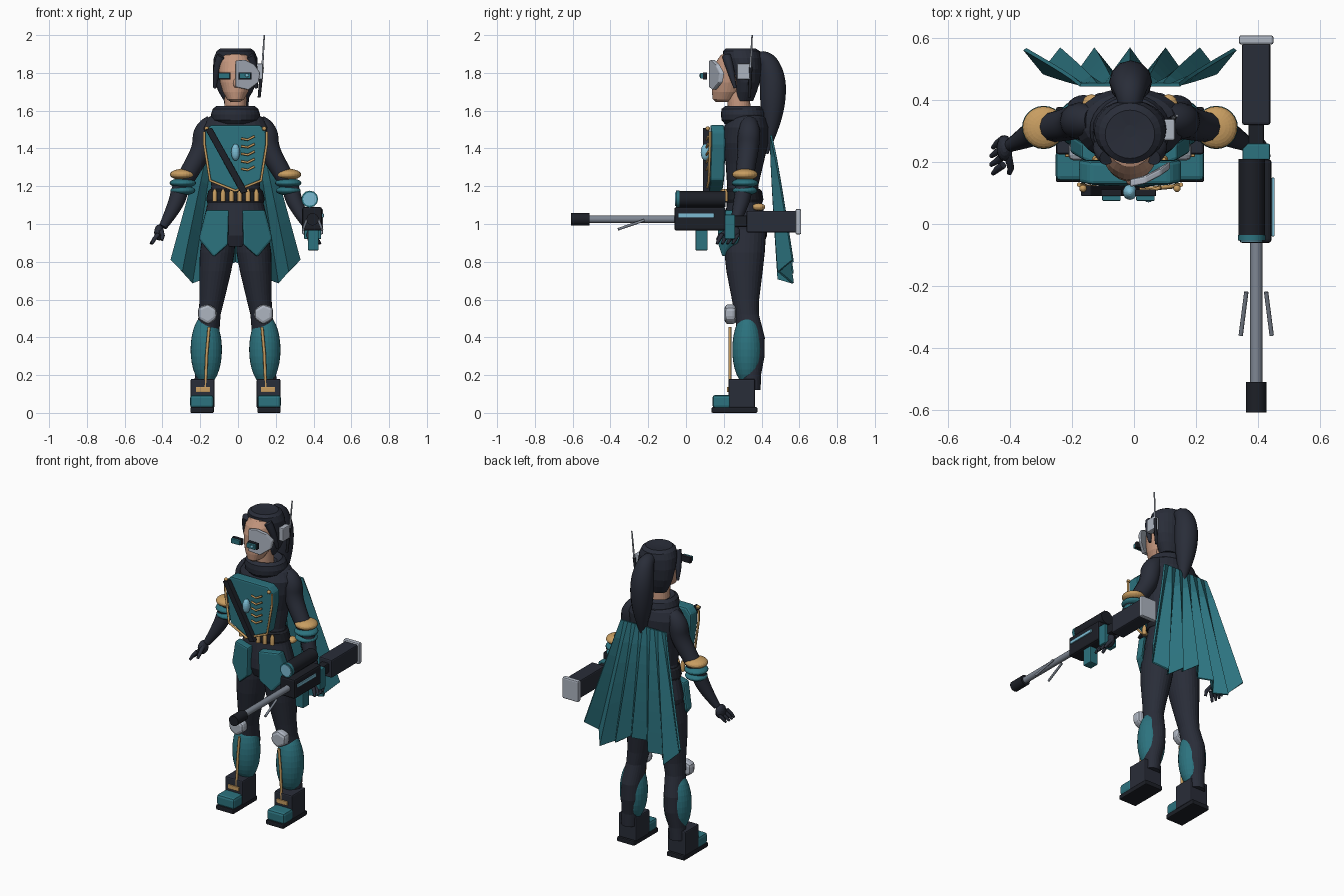
import bpy, bmesh, math
from mathutils import Vector, Matrix

cube = bpy.data.objects.get("Cube")
if cube:
    bpy.data.objects.remove(cube)

COLOURS = {
    "suit": (0.022, 0.026, 0.04), "teal": (0.025, 0.17, 0.21),
    "gold": (0.58, 0.34, 0.12), "pale_metal": (0.42, 0.46, 0.53),
    "skin": (0.56, 0.31, 0.21), "barrel_grey": (0.21, 0.24, 0.29),
    "lens_blue": (0.2, 0.5, 0.65), "black": (0.012, 0.014, 0.02),
    "lips": (0.32, 0.13, 0.1),
}
MATS = {}
for name, rgb in COLOURS.items():
    m = bpy.data.materials.new(name)
    m.use_nodes = True
    m.diffuse_color = (*rgb, 1)
    m.node_tree.nodes["Principled BSDF"].inputs["Base Color"].default_value = (*rgb, 1)
    MATS[name] = m
PARTS = []


def add(name, data, mat):
    data.materials.append(MATS[mat])
    ob = bpy.data.objects.new(name, data)
    bpy.context.scene.collection.objects.link(ob)
    PARTS.append(ob)
    return ob


def finish(name, bm, mat, bevel=0):
    bmesh.ops.recalc_face_normals(bm, faces=bm.faces)
    if bevel:
        sharp = [e for e in bm.edges if e.calc_face_angle(0) > 0.5]
        bmesh.ops.bevel(bm, geom=sharp, offset=bevel, segments=2, profile=0.5, affect='EDGES')
    me = bpy.data.meshes.new(name)
    bm.to_mesh(me)
    bm.free()
    return add(name, me, mat)


def box(name, lo, hi, mat, bevel=0.006):
    bm = bmesh.new()
    lo, hi = Vector(lo), Vector(hi)
    bmesh.ops.create_cube(bm, size=1, matrix=Matrix.Translation((lo + hi) / 2) @ Matrix.Diagonal((*(hi - lo), 1)))
    return finish(name, bm, mat, bevel)


def ball(name, c, r, mat, seg=20):
    bm = bmesh.new()
    bmesh.ops.create_uvsphere(bm, u_segments=seg, v_segments=seg // 2 + 2, radius=1,
                              matrix=Matrix.Translation(c) @ Matrix.Diagonal((*r, 1)))
    return finish(name, bm, mat)


def loft(name, rows, mat, n=28):
    """Stack ellipses given as (z, x, y, rx, ry)."""
    bm = bmesh.new()
    rings = [[bm.verts.new((x + rx * math.cos(math.tau * i / n), y + ry * math.sin(math.tau * i / n), z))
              for i in range(n)] for z, x, y, rx, ry in rows]
    for a, b in zip(rings, rings[1:]):
        for i in range(n):
            j = (i + 1) % n
            bm.faces.new((a[i], a[j], b[j], b[i]))
    bm.faces.new(rings[0])
    bm.faces.new(rings[-1])
    return finish(name, bm, mat)


def tube(name, pts, mat, r=None, smooth=False, cyclic=False):
    """Round tube through (x, y, z) or (x, y, z, radius) points."""
    cu = bpy.data.curves.new(name, 'CURVE')
    cu.dimensions = '3D'
    cu.bevel_depth = 1
    cu.bevel_resolution = 4
    cu.use_fill_caps = True
    sp = cu.splines.new('NURBS' if smooth else 'POLY')
    sp.points.add(len(pts) - 1)
    for p, q in zip(sp.points, pts):
        p.co = (*q[:3], 1)
        p.radius = r or q[3]
    if smooth:
        sp.order_u = 3
        sp.use_endpoint_u = True
        sp.resolution_u = 6
    sp.use_cyclic_u = cyclic
    return add(name, cu, mat)


def plate(name, pts, y0, y1, mat, bend=0.0, bevel=0.006):
    """Extrude an (x, z) outline from y0 to y1, sweeping its sides back."""
    bm = bmesh.new()
    a, b = ([bm.verts.new((x, y + bend * x * x, z)) for x, z in pts] for y in (y0, y1))
    bm.faces.new(a)
    bm.faces.new(b)
    for i in range(len(pts)):
        j = (i + 1) % len(pts)
        bm.faces.new((a[i], a[j], b[j], b[i]))
    return finish(name, bm, mat, bevel)


# Torso, collar and neck
loft("torso", [(0.88, 0, .315, .10, .09), (0.94, 0, .315, .165, .115), (1.0, 0, .315, .175, .112),
               (1.1, 0, .31, .15, .095), (1.2, 0, .30, .128, .082), (1.32, 0, .31, .145, .1),
               (1.43, 0, .315, .17, .122), (1.51, 0, .32, .178, .12), (1.56, 0, .325, .15, .1),
               (1.59, 0, .32, .1, .08)], "suit")
loft("collar", [(1.53, 0, .305, .1, .1), (1.55, 0, .303, .125, .115), (1.58, 0, .303, .13, .118),
                (1.61, 0, .3, .12, .112), (1.625, 0, .3, .1, .09), (1.6, 0, .3, .07, .06)], "suit")
loft("neck", [(1.56, 0, .285, .06, .06), (1.72, 0, .275, .056, .06)], "skin")

# Head and face
loft("head", [(1.645, 0, .195, .022, .035), (1.66, 0, .2, .045, .058), (1.70, 0, .215, .068, .078),
              (1.75, 0, .225, .083, .088), (1.81, 0, .235, .09, .093), (1.86, 0, .245, .087, .085),
              (1.895, 0, .25, .068, .065), (1.91, 0, .255, .03, .03)], "skin")
ball("nose", (0, .142, 1.745), (.013, .017, .024), "skin", 12)
ball("mouth", (0, .145, 1.697), (.024, .006, .006), "lips", 12)

# Hair with ponytail and side locks
loft("hair", [(1.65, 0, .305, .06, .05), (1.70, 0, .315, .09, .06), (1.75, 0, .32, .11, .07),
              (1.82, 0, .312, .12, .088), (1.88, 0, .30, .115, .1), (1.915, 0, .293, .1, .098),
              (1.93, 0, .29, .08, .078), (1.925, 0, .3, .02, .02)], "suit")
tube("ponytail", [(0, .35, 1.87, .03), (0, .42, 1.89, .045), (0, .46, 1.78, .07), (.005, .46, 1.64, .068),
                  (.01, .45, 1.5, .04), (.015, .43, 1.37, .005)], "suit", smooth=True)
for s in (-1, 1):
    tube("side_lock", [(s * .075, .215, 1.89, .025), (s * .105, .235, 1.82, .022),
                       (s * .11, .26, 1.72, .008)], "suit", smooth=True)

# Half mask, eye lenses, ear piece and antenna
plate("half_mask", [(0, 1.865), (.05, 1.87), (.1, 1.845), (.13, 1.8), (.122, 1.75), (.07, 1.71), (0, 1.725)],
      .12, .145, "pale_metal", bend=3.5)
for x in (-.06, .05):
    box("lens_frame", (x - .034, .09, 1.765), (x + .034, .112, 1.803), "black", .003)
    box("eye_lens", (x - .03, .075, 1.77), (x + .03, .092, 1.8), "teal", .003)
ball("lens_spark", (.06, .075, 1.787), (.01, .005, .009), "lens_blue", 12)
box("ear_piece", (.11, .27, 1.765), (.145, .34, 1.85), "pale_metal")
tube("antenna_base", [(.125, .335, 1.67, .008), (.14, .342, 1.83, .01)], "black")
tube("antenna", [(.14, .34, 1.8, .006), (.152, .35, 2.0, .004)], "pale_metal")

# Chest armour with trim, strap, gem and ribs
half = [(.13, 1.525), (.165, 1.49), (.165, 1.42), (.135, 1.23)]
outline = half + [(0, 1.165)] + [(-x, z) for x, z in reversed(half)]
plate("chest_plate", outline, .115, .19, "teal", bend=.7, bevel=.012)
for s in (-1, 1):
    tube("chest_trim", [(s * x, .108 + .7 * x * x, z) for x, z in half[1:] + [(0, 1.175)]], "gold", r=.007)
    ball("trim_stud", (s * .152, .115, 1.505), (.012, .012, .012), "gold", 12)
plate("chest_strap", [(-.16, 1.5), (-.125, 1.51), (.065, 1.17), (.03, 1.16)], .09, .125, "black", bevel=.004)
ball("chest_gem", (0, .103, 1.38), (.023, .025, .045), "lens_blue")
for i in range(5):
    z = 1.46 - i * .04
    tube("chest_rib", [(.03, .112, z - .008), (.065, .108, z - .014), (.1, .118, z + .004)], "gold", r=.006)

# Belt with cartridges and hip pouches
loft("belt", [(1.115, 0, .305, .15, .1), (1.13, 0, .305, .155, .105), (1.175, 0, .302, .145, .1),
              (1.185, 0, .302, .135, .09)], "black")
for i in range(6):
    x = -.11 + i * .044
    y = .19 + 1.6 * x * x
    tube("cartridge", [(x, y, 1.12, .013), (x, y, 1.165, .013), (x, y, 1.185, .006)], "gold")

for s in (-1, 1):
    ball("hip_pouch", (s * .125, .385, 1.09), (.03, .035, .02), "gold", 14)
    # Leg with thigh plate
    loft("leg", [(.97, s * .085, .315, .085, .11), (.85, s * .097, .31, .092, .107), (.75, s * .107, .31, .084, .096),
                 (.6, s * .125, .315, .066, .072), (.52, s * .137, .322, .058, .064), (.4, s * .15, .345, .062, .072),
                 (.3, s * .153, .35, .06, .066), (.2, s * .165, .345, .05, .052), (.12, s * .17, .345, .05, .05)], "suit")
    plate("thigh_plate", [(s * x, z) for x, z in ((.035, 1.075), (.155, 1.075), (.195, .92), (.115, .825), (.04, .89))],
          .165, .22, "teal", bend=1.8, bevel=.01)
    # Shin guard, trim and knee pad
    ball("shin_guard", (s * .155, .325, .335), (.083, .08, .188), "teal", 28)
    tube("shin_trim", [(s * .14, .232, .455), (s * .152, .232, .32), (s * .16, .232, .13)], "gold", r=.008)
    plate("knee_pad", [(s * x, z) for x, z in ((.1, .55), (.145, .578), (.2, .558), (.198, .495), (.145, .465), (.098, .5))],
          .205, .265, "pale_metal", bevel=.018)
    # Boot
    box("boot_sole", (s * .177 - .062, .135, 0), (s * .177 + .062, .378, .03), "black")
    box("boot_ankle", (s * .175 - .063, .225, .025), (s * .175 + .063, .365, .18), "suit", .008)
    box("boot_toe", (s * .178 - .062, .14, .025), (s * .178 + .062, .24, .095), "teal", .015)
    box("boot_buckle", (s * .172 - .038, .217, .11), (s * .172 + .038, .23, .137), "gold", .003)
    # Arm with padded bands
    tube("arm", [(s * .12, .335, 1.535, .045), (s * .165, .335, 1.5, .062), (s * .172, .33, 1.4, .056),
                 (s * .235, .315, 1.29, .05), (s * .29, .31, 1.2, .046), (s * .315, .29, 1.1, .043),
                 (s * .385, .255, .985, .022)], "suit", smooth=True)
    for z, r, h, mat in ((1.262, .068, .03, "gold"), (1.217, .07, .026, "teal"), (1.177, .066, .025, "teal")):
        ball("arm_band", (s * .279, .312, z), (r, r, h), mat, 24)
    # Hand
    ball("palm", (s * .405, .245, .955), (.026, .042, .042), "suit", 16)
    for i in range(4):
        y = .275 - i * .028
        tube("finger", [(s * .41, y, .945, .012), (s * .43, y - .015, .92, .011), (s * (.452 - .006 * abs(i - 1.5)),
                        y - .028, .895, .007)], "suit")
    tube("thumb", [(s * .395, .225, .965, .013), (s * .385, .18, .94, .011), (s * .39, .165, .915, .008)], "suit")

# Pleated cape
bm = bmesh.new()
cols, rows = 13, 6
grid = []
for i in range(cols):
    u = i / (cols - 1) * 2 - 1
    a = abs(u)
    hem = .8 - .12 * a / .65 if a < .65 else .68 + .13 * (a - .65) / .35
    fold = .04 if i % 2 == 0 else -.035
    grid.append([bm.verts.new((u * (.16 + .18 * t), .45 + .075 * t + fold * t ** .7, 1.47 + (hem - 1.47) * t))
                 for t in (j / rows for j in range(rows + 1))])
for a, b in zip(grid, grid[1:]):
    for j in range(rows):
        bm.faces.new((a[j], b[j], b[j + 1], a[j + 1]))
cape = finish("cape", bm, "teal")
thick = cape.modifiers.new("thickness", 'SOLIDIFY')
thick.thickness = .012
thick.offset = 0

# Rifle
GX = .408
box("rifle_receiver", (GX - .055, -.062, .965), (GX + .05, .21, 1.09), "black", .012)
box("receiver_strip", (GX + .05, -.04, 1.035), (GX + .059, .15, 1.055), "lens_blue", .002)
tube("rifle_barrel", [(GX, -.53, 1.025), (GX, -.05, 1.025)], "barrel_grey", r=.02)
tube("rifle_muzzle", [(GX, -.61, 1.025), (GX, -.51, 1.025)], "black", r=.033)
tube("rifle_scope", [(GX - .015, -.05, 1.132), (GX - .015, .21, 1.132)], "black", r=.043)
tube("scope_rim", [(GX - .015, -.054, 1.132), (GX - .015, -.035, 1.132)], "teal", r=.0445)
tube("scope_lens", [(GX - .015, -.058, 1.132), (GX - .015, -.05, 1.132)], "lens_blue", r=.036)
box("rifle_magazine", (GX - .025, .05, .86), (GX + .032, .115, .97), "teal")
box("rifle_grip", (GX - .045, .205, .92), (GX + .045, .26, 1.05), "teal")
box("stock_link", (GX - .025, .2, .985), (GX + .025, .34, 1.045), "black")
box("rifle_stock", (GX - .046, .32, .955), (GX + .046, .585, 1.07), "suit", .008)
box("butt_plate", (GX - .056, .58, .945), (GX + .056, .61, 1.08), "pale_metal", .008)
for s in (-1, 1):
    tube("bipod_leg", [(GX + s * .032, -.22, 1.02), (GX + s * .05, -.36, .972)], "barrel_grey", r=.007)

# Centre the figure, turn everything to mesh and shade
for ob in bpy.context.view_layer.objects:
    ob.select_set(ob in PARTS)
for ob in PARTS:
    ob.location.x = -.013
bpy.context.view_layer.objects.active = PARTS[0]
bpy.ops.object.convert(target='MESH')
bpy.ops.object.shade_smooth_by_angle(angle=math.radians(35))
